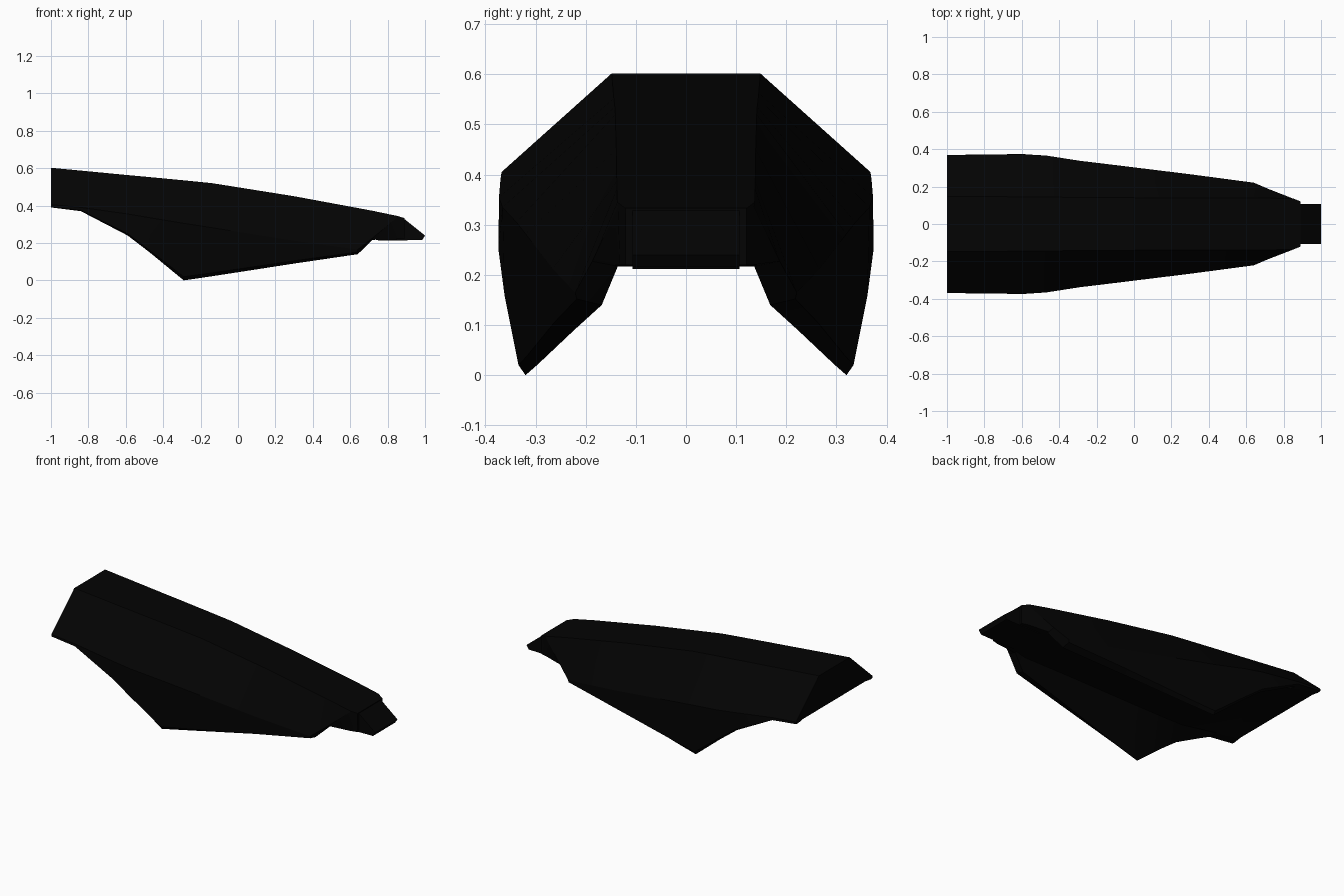
import bpy
import bmesh

cube = bpy.data.objects.get("Cube")
if cube:
    bpy.data.objects.remove(cube, do_unlink=True)

# Single near-black colour
black = bpy.data.materials.new("matte_black")
black.use_nodes = True
COLOR = (0.001, 0.001, 0.001, 1)
black.diffuse_color = COLOR
black.node_tree.nodes["Principled BSDF"].inputs["Base Color"].default_value = COLOR


def loft(name, outlines):
    """Closed solid through a row of matching outlines."""
    bm = bmesh.new()
    rings = [[bm.verts.new(p) for p in outline] for outline in outlines]
    for a, b in zip(rings, rings[1:]):
        for i in range(len(a)):
            j = (i + 1) % len(a)
            bm.faces.new((a[i], b[i], b[j], a[j]))
    bm.faces.new(rings[0])
    bm.faces.new(rings[-1])
    bmesh.ops.recalc_face_normals(bm, faces=bm.faces)
    mesh = bpy.data.meshes.new(name)
    bm.to_mesh(mesh)
    bm.free()
    mesh.materials.append(black)
    obj = bpy.data.objects.new(name, mesh)
    bpy.context.collection.objects.link(obj)
    bpy.ops.object.select_all(action="DESELECT")
    obj.select_set(True)
    bpy.context.view_layer.objects.active = obj
    bpy.ops.object.shade_smooth_by_angle(angle=0.4)


# Half sections: x, then (half width, height) of roof edge, shoulder,
# outer lower edge, inner lip and the corner where the flap meets the underside
STATIONS = [
    (-1.00, (.148, .602), (.368, .405), (.369, .392), (.350, .39), (.300, .398)),
    (-0.84, (.147, .587), (.370, .390), (.371, .375), (.350, .37), (.310, .372)),
    (-0.59, (.145, .563), (.373, .355), (.374, .250), (.352, .24), (.300, .325)),
    (-0.47, (.144, .552), (.366, .335), (.362, .160), (.340, .148), (.275, .305)),
    (-0.29, (.142, .535), (.338, .305), (.334, .020), (.320, .00), (.250, .287)),
    (-0.14, (.141, .520), (.320, .282), (.316, .040), (.295, .022), (.235, .277)),
    (0.30, (.139, .450), (.266, .212), (.263, .105), (.223, .09), (.185, .245)),
    (0.64, (.138, .387), (.221, .165), (.218, .152), (.168, .14), (.150, .22)),
    (0.72, (.138, .372), (.187, .227), (.145, .219), (.136, .217), (.126, .217)),
    (0.85, (.137, .345), (.136, .335), (.132, .220), (.114, .22), (.110, .22)),
    (0.89, (.121, .333), (.121, .325), (.121, .220), (.108, .22), (.106, .22)),
]

# Tapered body with a hanging flap along each side
loft("body_with_side_flaps", [
    [(x, y, z) for y, z in half] + [(x, -y, z) for y, z in reversed(half)]
    for x, *half in STATIONS])

# Wedge-shaped nose plug
PROFILE = [(.76, .212), (.985, .216), (1.0, .24), (.89, .328), (.74, .35), (.72, .222)]
loft("nose_wedge", [[(x, y, z) for x, z in PROFILE] for y in (-.107, .107)])
